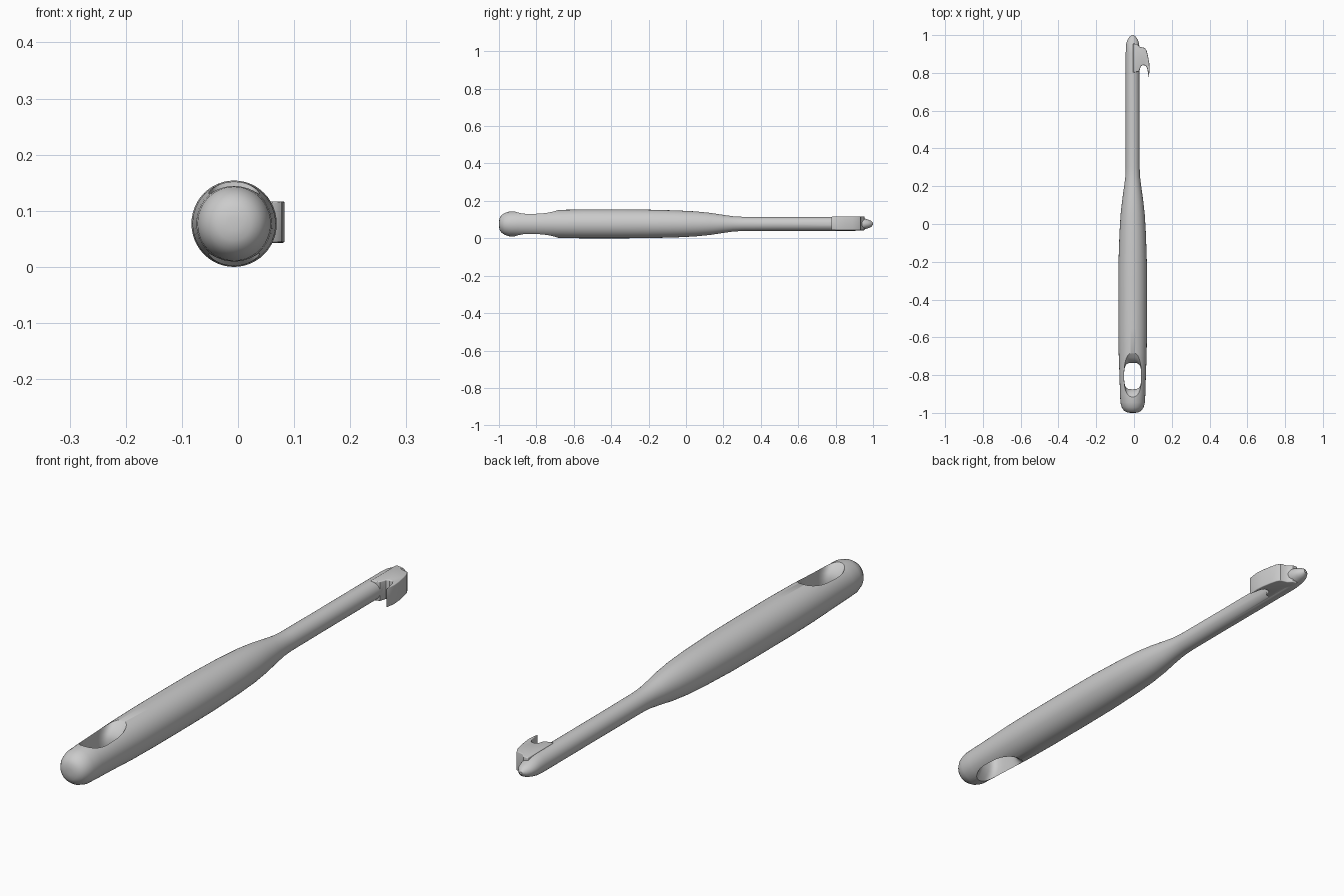
import bpy, bmesh, math

if "Cube" in bpy.data.objects:
    bpy.data.objects.remove(bpy.data.objects["Cube"])

CX, CZ = -0.007, 0.077


def make_object(name, loops):
    """Skin a stack of equal-length loops into a closed solid."""
    bm = bmesh.new()
    rows = [[bm.verts.new(p) for p in loop] for loop in loops]
    n = len(rows[0])
    for a, b in zip(rows, rows[1:]):
        for i in range(n):
            j = (i + 1) % n
            bm.faces.new((a[i], a[j], b[j], b[i]))
    bm.faces.new(rows[0])
    bm.faces.new(rows[-1])
    bmesh.ops.recalc_face_normals(bm, faces=bm.faces)
    me = bpy.data.meshes.new(name)
    bm.to_mesh(me)
    bm.free()
    ob = bpy.data.objects.new(name, me)
    bpy.context.collection.objects.link(ob)
    return ob


def apply_modifiers(ob):
    dg = bpy.context.evaluated_depsgraph_get()
    me = bpy.data.meshes.new_from_object(ob.evaluated_get(dg))
    ob.modifiers.clear()
    ob.data = me


def boolean(ob, other, op):
    m = ob.modifiers.new(op, 'BOOLEAN')
    m.operation, m.object, m.solver = op, other, 'EXACT'
    apply_modifiers(ob)
    bpy.data.objects.remove(other)


# Handle and shaft: (y, half width, half height)
profile = [(-1.0, .012, .012), (-.997, .030, .030), (-.988, .046, .046),
           (-.97, .058, .058), (-.945, .065, .066), (-.90, .067, .068),
           (-.80, .070, .071), (-.69, .074, .075), (-.55, .076, .077),
           (-.35, .076, .077), (-.2, .075, .076), (-.05, .070, .072),
           (.05, .064, .067), (.13, .055, .059), (.2, .045, .048),
           (.25, .039, .041), (.30, .037, .038), (.5, .037, .037),
           (.90, .037, .037), (.93, .036, .035), (.955, .034, .029),
           (.975, .028, .023), (.99, .018, .016), (1.0, .005, .005)]
N = 48
body = make_object("hook_tool_body", [
    [(CX + rx * math.cos(2 * math.pi * i / N), y, CZ + rz * math.sin(2 * math.pi * i / N))
     for i in range(N)] for y, rx, rz in profile])

# Side barb with a backward point
outline = [(-.005, .955), (.015, .953), (.03, .938), (.058, .932), (.067, .917),
           (.074, .89), (.081, .85), (.083, .82), (.078, .775), (.074, .80),
           (.069, .825), (.061, .839), (.047, .841), (.036, .835), (.029, .81),
           (-.005, .80)]
barb = make_object("barb", [[(x, y, z) for x, y in outline] for z in (.043, .117)])
bev = barb.modifiers.new("round", 'BEVEL')
bev.width, bev.segments = .006, 3
bev.limit_method, bev.angle_limit = 'ANGLE', math.radians(60)
apply_modifiers(barb)
boolean(body, barb, 'UNION')


# Lanyard hole: rounded slot flaring lengthwise at both mouths
def slot(z, hx, hy):
    pts = []
    for i in range(48):
        t = 2 * math.pi * i / 48
        c, s = math.cos(t), math.sin(t)
        pts.append((CX + hx * math.copysign(abs(c) ** .6, c),
                    -.805 + hy * math.copysign(abs(s) ** .6, s), CZ + z))
    return pts


half = [(.018, .070), (.035, .077), (.048, .087), (.060, .100), (.072, .118), (.09, .145)]
levels = [(-z, h) for z, h in reversed(half)] + half
cutter = make_object("hole_cutter", [slot(z, .045, h) for z, h in levels])
cutter.hide_render = True
boolean(body, cutter, 'DIFFERENCE')

bpy.context.view_layer.objects.active = body
body.select_set(True)
bpy.ops.object.shade_smooth_by_angle(angle=math.radians(35))
